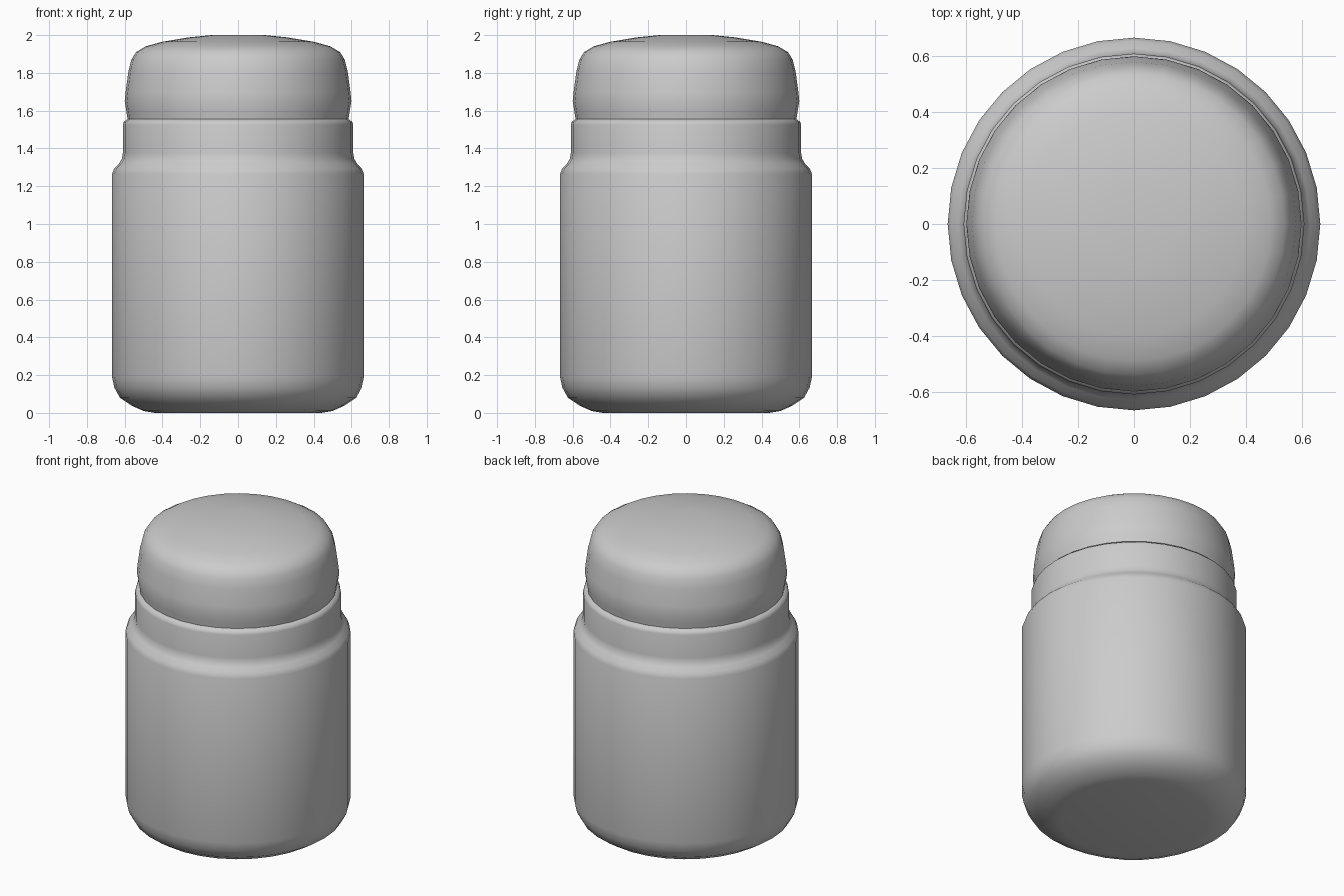
import bpy, bmesh, math

cube = bpy.data.objects.get("Cube")
if cube:
    bpy.data.objects.remove(cube, do_unlink=True)

SIDES = 32

grey = bpy.data.materials.new("plain grey")
grey.use_nodes = True
colour = (0.6, 0.6, 0.6, 1)
grey.diffuse_color = colour
grey.node_tree.nodes["Principled BSDF"].inputs["Base Color"].default_value = colour


def lathe(name, profile):
    """Spin a (radius, height) profile, which starts and ends on the axis."""
    bm = bmesh.new()
    verts = [bm.verts.new((r, 0, z)) for r, z in profile]
    edges = [bm.edges.new(pair) for pair in zip(verts, verts[1:])]
    bmesh.ops.spin(bm, geom=verts + edges, cent=(0, 0, 0), axis=(0, 0, 1),
                   angle=math.tau, steps=SIDES, use_duplicate=False)
    bmesh.ops.remove_doubles(bm, verts=bm.verts, dist=0.0005)
    bmesh.ops.recalc_face_normals(bm, faces=bm.faces)
    mesh = bpy.data.meshes.new(name)
    bm.to_mesh(mesh)
    bm.free()
    mesh.materials.append(grey)
    obj = bpy.data.objects.new(name, mesh)
    bpy.context.collection.objects.link(obj)
    bpy.ops.object.select_all(action="DESELECT")
    obj.select_set(True)
    bpy.context.view_layer.objects.active = obj
    bpy.ops.object.shade_smooth_by_angle(angle=math.radians(60))
    return obj


# Jar body: rounded base, straight wall, shoulder and neck band
lathe("jar_body", [
    (0, 0), (0.44, 0), (0.50, 0.01), (0.56, 0.037), (0.625, 0.08),
    (0.655, 0.135), (0.667, 0.19), (0.667, 1.265), (0.655, 1.295),
    (0.63, 1.32), (0.615, 1.345), (0.61, 1.375), (0.61, 1.525),
    (0.605, 1.54), (0.585, 1.555), (0, 1.555)])

# Lid: tapered lower rim, leaning wall and softly domed top
lathe("lid", [
    (0, 1.557), (0.585, 1.557), (0.59, 1.59), (0.60, 1.65), (0.595, 1.70),
    (0.58, 1.81), (0.565, 1.87), (0.54, 1.91), (0.49, 1.94),
    (0.40, 1.965), (0.26, 1.988), (0.14, 2.0), (0, 2.0)])
